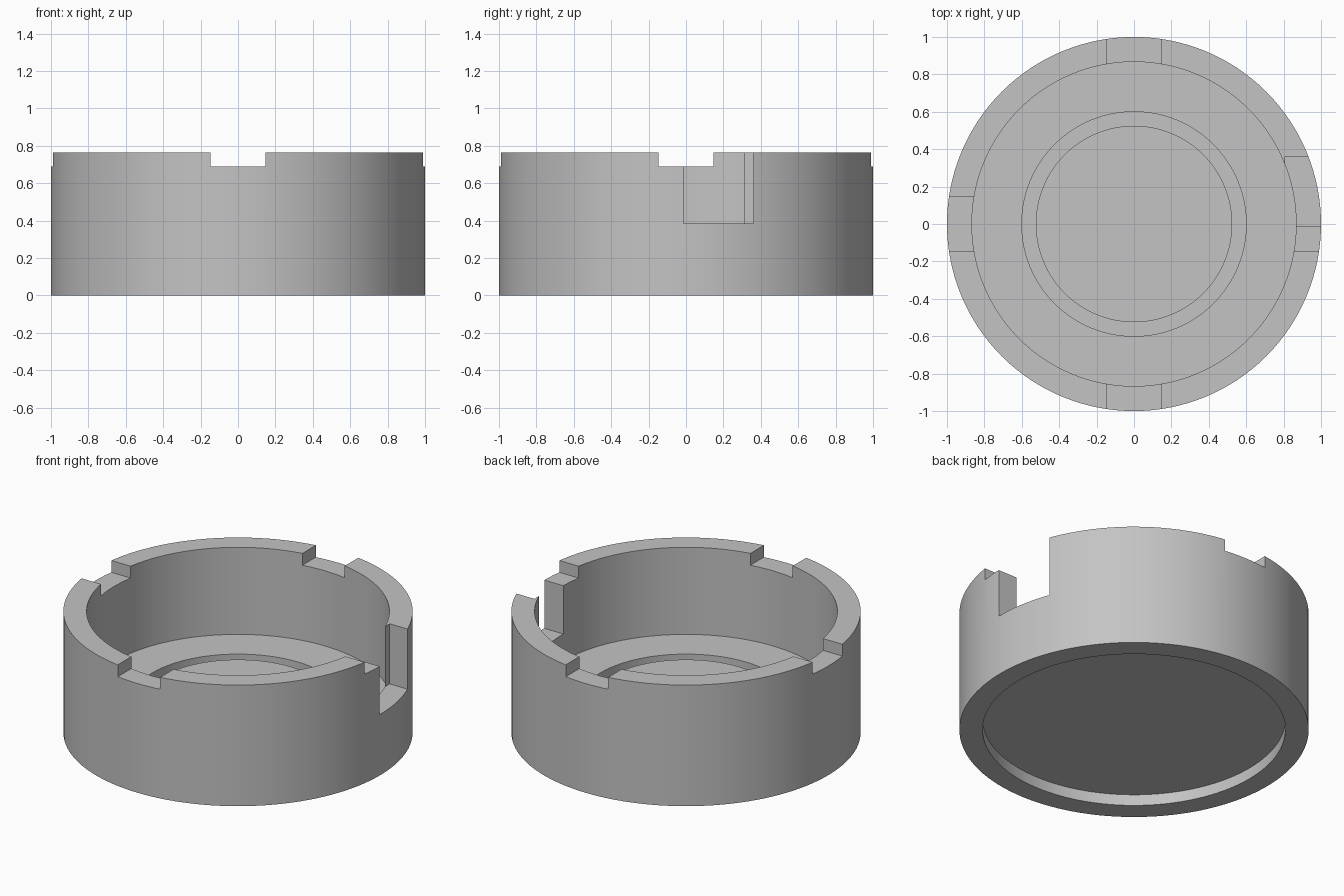
import bpy, bmesh, math
from mathutils import Matrix, Vector

cube = bpy.data.objects.get("Cube")
if cube:
    bpy.data.objects.remove(cube, do_unlink=True)

HEIGHT, OUTER, INNER = 0.765, 1.0, 0.867
FLOOR, RECESS, NOTCH_Z, SLOT_Z = 0.215, 0.07, 0.69, 0.385
GROOVE_IN, GROOVE_OUT, GROOVE_Z = 0.525, 0.6, 0.14
SEGMENTS = 128

grey = bpy.data.materials.new("plain_grey")
colour = (0.55, 0.55, 0.55, 1)
grey.use_nodes = True
grey.diffuse_color = colour
grey.node_tree.nodes["Principled BSDF"].inputs["Base Color"].default_value = colour


def make_object(name, bm):
    mesh = bpy.data.meshes.new(name)
    bmesh.ops.recalc_face_normals(bm, faces=bm.faces)
    bm.to_mesh(mesh)
    bm.free()
    mesh.materials.append(grey)
    obj = bpy.data.objects.new(name, mesh)
    bpy.context.scene.collection.objects.link(obj)
    return obj


def lathe(name, profile):
    bm = bmesh.new()
    verts = [bm.verts.new((r, 0, z)) for r, z in profile]
    edges = [bm.edges.new(pair) for pair in zip(verts, verts[1:])]
    bmesh.ops.spin(bm, geom=verts + edges, cent=(0, 0, 0), axis=(0, 0, 1),
                   angle=math.tau, steps=SEGMENTS, use_duplicate=False)
    bmesh.ops.remove_doubles(bm, verts=bm.verts, dist=0.0001)
    return make_object(name, bm)


def box_cutter(name, low, high, turn=0):
    low, high = Vector(low), Vector(high)
    bm = bmesh.new()
    place = (Matrix.Rotation(turn, 4, "Z") @ Matrix.Translation((low + high) / 2)
             @ Matrix.Diagonal((*(high - low), 1)))
    bmesh.ops.create_cube(bm, size=1, matrix=place)
    obj = make_object(name, bm)
    obj.hide_render = True
    return obj


# Round cup: recessed underside, thick wall, floor with a ring groove
cup = lathe("round_cup", [
    (0, RECESS), (INNER, RECESS), (INNER, 0), (OUTER, 0), (OUTER, HEIGHT),
    (INNER, HEIGHT), (INNER, FLOOR), (GROOVE_OUT, FLOOR), (GROOVE_OUT, GROOVE_Z),
    (GROOVE_IN, GROOVE_Z), (GROOVE_IN, FLOOR), (0, FLOOR)])

# Four shallow rim notches and one deep side slot
cutters = [box_cutter("notch_cutter", (0.5, -0.148, NOTCH_Z), (1.2, 0.148, 1),
                      i * math.pi / 2) for i in range(4)]
cutters.append(box_cutter("slot_cutter", (0.808, -0.013, SLOT_Z), (1.2, 0.36, 1.1)))

bpy.context.view_layer.objects.active = cup
cup.select_set(True)
for cutter in cutters:
    cut = cup.modifiers.new("cut", "BOOLEAN")
    cut.operation = "DIFFERENCE"
    cut.solver = "EXACT"
    cut.object = cutter
    bpy.ops.object.modifier_apply(modifier=cut.name)
    bpy.data.objects.remove(cutter, do_unlink=True)

bpy.ops.object.select_all(action="DESELECT")
cup.select_set(True)
bpy.ops.object.shade_smooth_by_angle(angle=math.radians(30))
